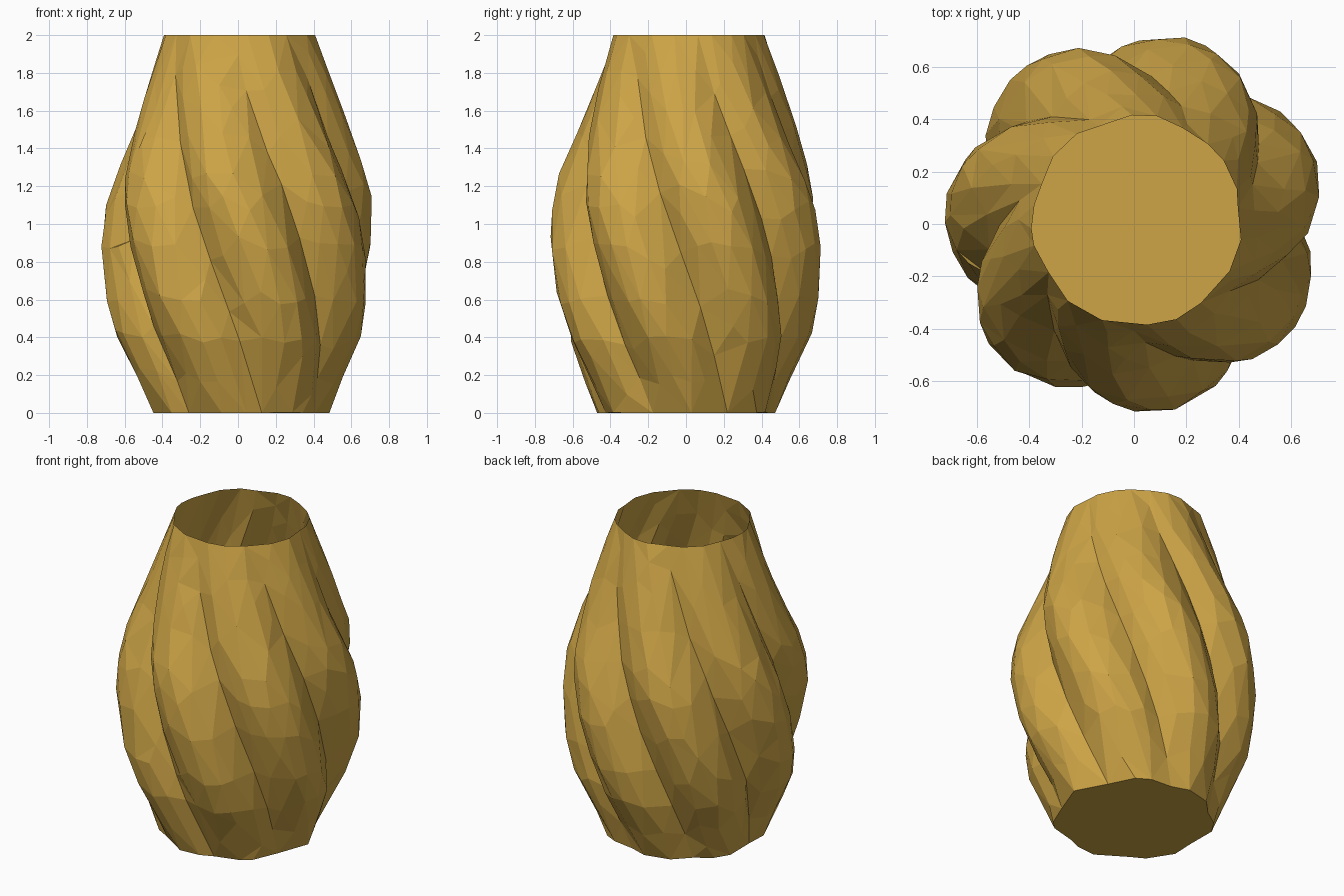
import bpy
import bmesh
import math
import random

cube = bpy.data.objects.get("Cube")
if cube:
    bpy.data.objects.remove(cube, do_unlink=True)

random.seed(4)
LOBES = 7
SEGMENTS = 98
ROWS = 40
HEIGHT = 2.0
TWIST = math.radians(-36)       # turn of the flutes per unit of height
VALLEY = math.radians(-5)       # valley angle at mid height

# height, outer radius, depth of the grooves
PROFILE = [(0, 0.475, 0.035), (0.2, 0.56, 0.07), (0.4, 0.655, 0.105),
           (0.6, 0.705, 0.13), (0.9, 0.73, 0.14), (1.1, 0.715, 0.135),
           (1.25, 0.68, 0.12), (1.5, 0.585, 0.08), (1.75, 0.492, 0.04),
           (2.0, 0.403, 0.015)]


def sample(z):
    """Outer radius and groove depth at a height."""
    for (z0, r0, d0), (z1, r1, d1) in zip(PROFILE, PROFILE[1:]):
        if z <= z1:
            t = (z - z0) / (z1 - z0)
            return r0 + (r1 - r0) * t, d0 + (d1 - d0) * t
    return PROFILE[-1][1:]


# Gold material, shared by the wall and the floor
gold = bpy.data.materials.new("warm gold")
gold.use_nodes = True
color = (0.61, 0.373, 0.062, 1)
gold.diffuse_color = color
gold.node_tree.nodes["Principled BSDF"].inputs["Base Color"].default_value = color


def add_object(name, bm):
    mesh = bpy.data.meshes.new(name)
    bm.to_mesh(mesh)
    bm.free()
    mesh.materials.append(gold)
    obj = bpy.data.objects.new(name, mesh)
    bpy.context.collection.objects.link(obj)
    return obj


# Fluted wall: round lobes between sharp, twisted valleys
bm = bmesh.new()
rings = []
for row in range(ROWS + 1):
    z = HEIGHT * row / ROWS
    radius, depth = sample(z)
    shift = 0.006 * z           # the mouth sits slightly off centre
    ring = []
    for i in range(SEGMENTS):
        angle = math.tau * i / SEGMENTS
        bulge = abs(math.sin(LOBES * angle / 2))
        r = radius - depth * (1 - bulge)
        if 0 < row < ROWS:
            r += random.uniform(-0.004, 0.004)
        a = angle + VALLEY + TWIST * (z - 0.9)
        ring.append(bm.verts.new((r * math.cos(a) + shift,
                                  r * math.sin(a) + shift, z)))
    rings.append(ring)
for low, high in zip(rings, rings[1:]):
    for i in range(SEGMENTS):
        j = (i + 1) % SEGMENTS
        bm.faces.new((low[i], low[j], high[j], high[i]))

# Floor disc closing the foot
bm.faces.new(list(reversed(rings[0])))
vase = add_object("vase_body", bm)

# Reduce to irregular flat facets
facets = vase.modifiers.new("facets", "DECIMATE")
facets.ratio = 0.08
